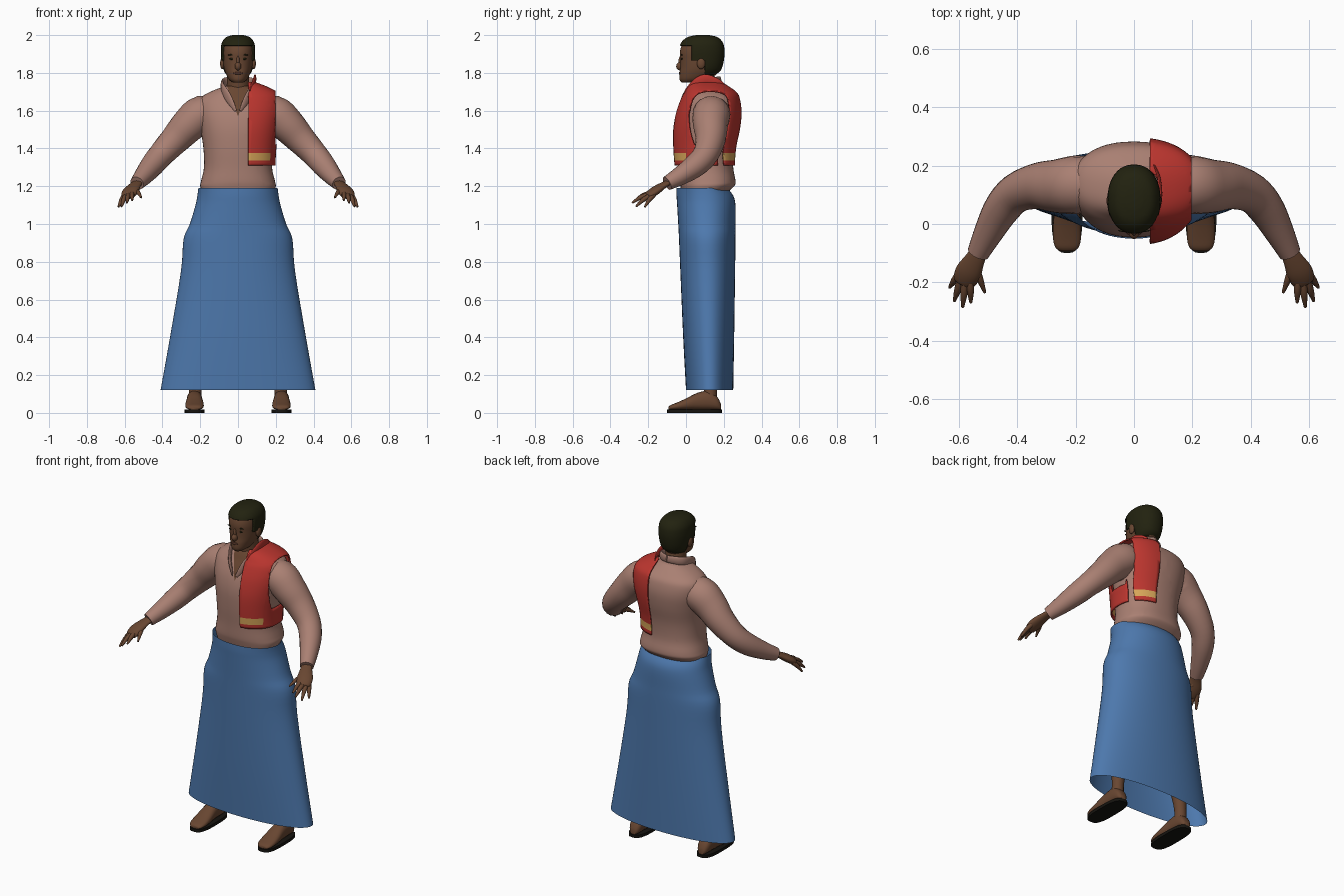
import bpy, bmesh, math
from mathutils import Vector

old = bpy.data.objects.get("Cube")
if old:
    bpy.data.objects.remove(old, do_unlink=True)


def material(name, r, g, b):
    m = bpy.data.materials.new(name)
    m.use_nodes = True
    m.diffuse_color = (r, g, b, 1)
    bsdf = m.node_tree.nodes["Principled BSDF"]
    bsdf.inputs["Base Color"].default_value = (r, g, b, 1)
    bsdf.inputs["Roughness"].default_value = 0.8
    return m


SKIRT = material("skirt blue", .075, .19, .42)
SHIRT = material("shirt pink", .40, .215, .17)
VEST = material("vest red", .50, .036, .028)
STRIPE = material("stripe gold", .68, .38, .10)
SKIN = material("skin brown", .14, .062, .031)
HAIR = material("hair dark", .016, .016, .005)
SOLE = material("sole black", .008, .007, .005)
LIPS = material("lip brown", .085, .033, .02)


def smooth_rows(rows, k):
    """Catmull-Rom interpolation between rows of numbers."""
    out = []
    for i in range(len(rows) - 1):
        a, b, c, d = (rows[max(0, min(len(rows) - 1, i + j))] for j in (-1, 0, 1, 2))
        for s in range(k):
            t = s / k
            out.append([q + .5 * t * (r - p + t * (2 * p - 5 * q + 4 * r - w + t * (3 * (q - r) + w - p)))
                        for p, q, r, w in zip(a, b, c, d)])
    return out + [list(rows[-1])]


def loft(rings, n=32, power=2.0, caps=True):
    """Skin superellipse rings, each given as centre, u axis, v axis."""
    bm = bmesh.new()
    e = 2 / power
    loops = []
    for c, u, v in rings:
        loop = []
        for i in range(n):
            a = math.tau * i / n
            ca, sa = math.cos(a), math.sin(a)
            loop.append(bm.verts.new(c + u * math.copysign(abs(ca) ** e, ca)
                                     + v * math.copysign(abs(sa) ** e, sa)))
        loops.append(loop)
    for p, q in zip(loops, loops[1:]):
        for i in range(n):
            bm.faces.new((p[i], p[(i + 1) % n], q[(i + 1) % n], q[i]))
    if caps:
        bm.faces.new(loops[0])
        bm.faces.new(loops[-1])
    bmesh.ops.recalc_face_normals(bm, faces=bm.faces[:])
    return bm


def slices(rows):
    """Horizontal rings from rows of z, half width, front y, back y."""
    return [(Vector((0, (f + b) / 2, z)), Vector((w, 0, 0)), Vector((0, (b - f) / 2, 0)))
            for z, w, f, b in rows]


def finish(name, bm, *mats, angle=50):
    me = bpy.data.meshes.new(name)
    bm.to_mesh(me)
    bm.free()
    for m in mats:
        me.materials.append(m)
    ob = bpy.data.objects.new(name, me)
    bpy.context.collection.objects.link(ob)
    bpy.ops.object.select_all(action='DESELECT')
    ob.select_set(True)
    bpy.context.view_layer.objects.active = ob
    bpy.ops.object.shade_smooth_by_angle(angle=math.radians(angle))
    return ob


def tube(name, pts, mat, su=1, sv=1, n=20, k=4, ref=(0, 0, 1)):
    """Limb along points of x, y, z, radius."""
    rows = smooth_rows(pts, k)
    cs = [Vector(r[:3]) for r in rows]
    rings = []
    for i, c in enumerate(cs):
        t = (cs[min(i + 1, len(cs) - 1)] - cs[max(i - 1, 0)]).normalized()
        u = t.cross(Vector(ref)).normalized()
        rings.append((c, u * rows[i][3] * su, u.cross(t) * rows[i][3] * sv))
    return finish(name, loft(rings, n), mat)


def blob(name, loc, size, mat):
    bm = bmesh.new()
    bmesh.ops.create_uvsphere(bm, u_segments=16, v_segments=10, radius=1)
    for v in bm.verts:
        v.co = Vector(loc) + Vector(a * b for a, b in zip(v.co, size))
    return finish(name, bm, mat)


def cut(bm, co, no):
    bmesh.ops.bisect_plane(bm, geom=bm.verts[:] + bm.edges[:] + bm.faces[:],
                           plane_co=co, plane_no=no)


def keep(bm, rule):
    bad = [f for f in bm.faces if not rule(*f.calc_center_median())]
    bmesh.ops.delete(bm, geom=bad, context='FACES')


# Long wrapped skirt, open at both ends
finish("skirt", loft(slices(smooth_rows([
    (.12, .41, 0, .25), (.4, .36, -.015, .255), (.75, .302, -.03, .26), (.92, .288, -.037, .262),
    (1.0, .255, -.041, .262), (1.1, .225, -.047, .262), (1.15, .215, -.05, .25),
    (1.19, .21, -.05, .22)], 4)), 64, 2.1, caps=False), SKIRT)

# Shirt body with an open V of skin at the throat
TORSO = smooth_rows([
    (1.16, .185, -.02, .21), (1.2, .20, -.03, .255), (1.23, .195, -.035, .262), (1.3, .18, -.038, .25),
    (1.4, .183, -.045, .255), (1.5, .198, -.045, .275), (1.58, .212, -.03, .283), (1.64, .212, -.005, .275),
    (1.675, .19, .015, .258), (1.705, .135, .03, .22), (1.73, .07, .045, .185)], 4)
bm = loft(slices(TORSO), 48, 2.3)
for s in (1, -1):
    cut(bm, (0, 0, 1.57), (s * .15, 0, -.055))
for f in bm.faces:
    x, y, z = f.calc_center_median()
    f.material_index = int(y < .1 and z > 1.57 + abs(x) * 2.7)
finish("shirt_body", bm, SHIRT, SKIN)

# One-sided vest wrapped over the shoulder
rows = [(z + max(0, min(.022, (z - 1.55) * .2)), w + .02, f - .026, b + .014) for z, w, f, b in TORSO]
bm = loft(slices(rows), 64, 2.3, caps=False)
for z in (1.31, 1.335, 1.375, 1.42):
    cut(bm, (0, 0, z), (0, 0, 1))
for y in (0, .17):
    cut(bm, (0, y, 0), (0, 1, 0))
for x in (.055, .198):
    cut(bm, (x, 0, 0), (1, 0, 0))
cut(bm, (.165, 0, 1.31), (1, 0, -.1))


def in_vest(x, y, z):
    if x < .055 or z < 1.31:
        return False
    if y > .17 and z < 1.62:
        return x < .165 + (z - 1.31) * .1
    return x < .198 or z < 1.42


keep(bm, in_vest)
for f in bm.faces:
    x, y, z = f.calc_center_median()
    f.material_index = int(1.335 < z < 1.375 and (y < 0 or y > .17))
vest = finish("vest", bm, VEST, STRIPE)
mod = vest.modifiers.new("thickness", 'SOLIDIFY')
mod.thickness = .008
tube("vest_collar", [(.062, .0, 1.70, .012), (.082, .05, 1.745, .022), (.09, .1, 1.768, .024),
                     (.085, .16, 1.755, .018), (.07, .2, 1.735, .01)], VEST, su=.3)

# Head, neck and hair cap
HEAD = smooth_rows([
    (1.748, .025, -.022, .06), (1.765, .048, -.034, .12), (1.80, .066, -.034, .17), (1.83, .075, -.03, .185),
    (1.87, .08, -.03, .193), (1.91, .082, -.032, .195), (1.95, .077, -.02, .187),
    (1.98, .055, .012, .16), (1.992, .02, .06, .115)], 4)
finish("head", loft(slices(HEAD), 40, 2.2), SKIN)
tube("neck", [(0, .115, 1.66, .068), (0, .10, 1.73, .06), (0, .09, 1.81, .058)], SKIN, ref=(0, 1, 0))
bm = loft(slices([(z + .008, w + .009, f - .007, b + .009) for z, w, f, b in HEAD]), 40, 2.2)
for z in (1.945, 1.865, 1.79):
    cut(bm, (0, 0, z), (0, 0, 1))
for y in (.03, .1):
    cut(bm, (0, y, 0), (0, 1, 0))
keep(bm, lambda x, y, z: z > 1.945 or (y > .03 and z > 1.865) or (y > .1 and z > 1.79))
mod = finish("hair", bm, HAIR).modifiers.new("thickness", 'SOLIDIFY')
mod.thickness = .012

# Face
blob("nose", (0, -.032, 1.835), (.017, .02, .022), SKIN)
blob("nose_bridge", (0, -.028, 1.86), (.009, .012, .03), SKIN)
blob("mouth", (0, -.033, 1.798), (.026, .005, .007), LIPS)

for s, side in ((1, "left"), (-1, "right")):
    blob(side + "_ear", (s * .083, .08, 1.85), (.012, .022, .03), SKIN)
    blob(side + "_eye", (s * .033, -.022, 1.874), (.014, .004, .005), HAIR)
    blob(side + "_eyebrow", (s * .035, -.023, 1.895), (.02, .004, .004), HAIR)

    # Shirt collar
    tube(side + "_collar", [(s * .012, -.035, 1.60, .008), (s * .055, .0, 1.675, .026),
                            (s * .082, .06, 1.725, .026), (s * .07, .14, 1.75, .025),
                            (0, .18, 1.76, .022)], SHIRT, su=.35)

    # Sleeve
    tube(side + "_sleeve", [
        (s * .1, .14, 1.57, .085), (s * .19, .135, 1.58, .1), (s * .26, .13, 1.525, .093),
        (s * .33, .13, 1.45, .08), (s * .405, .105, 1.37, .068), (s * .455, .05, 1.31, .062),
        (s * .5, -.03, 1.255, .05), (s * .535, -.1, 1.215, .038)], SHIRT)

    # Hand
    tube(side + "_palm", [(s * .525, -.08, 1.225, .028), (s * .545, -.12, 1.205, .034),
                          (s * .568, -.165, 1.175, .045), (s * .583, -.2, 1.15, .038),
                          (s * .588, -.21, 1.145, .02)], SKIN, sv=.5)
    for i, (bx, by, bz, tx, ty, tz) in enumerate([
            (.60, -.17, 1.155, .633, -.218, 1.09), (.594, -.19, 1.15, .617, -.265, 1.092),
            (.58, -.2, 1.155, .588, -.285, 1.112), (.562, -.19, 1.165, .56, -.27, 1.125),
            (.547, -.14, 1.185, .512, -.235, 1.14)]):
        name = side + ("_thumb" if i == 4 else "_finger_%d" % (i + 1))
        tube(name, [(s * bx, by, bz, .013), (s * (bx + tx) / 2, (by + ty) / 2, (bz + tz) / 2 + .006, .012),
                    (s * tx, ty, tz, .005)], SKIN, n=10, k=3)

    # Leg, foot and sandal sole
    tube(side + "_leg", [(s * .11, .11, 1.0, .08), (s * .17, .11, .55, .06), (s * .21, .125, .3, .05),
                         (s * .225, .13, .15, .034), (s * .227, .128, .06, .036)], SKIN, ref=(0, 1, 0))
    foot = [(Vector((s * .23, y, .016 + h / 2)), Vector((w, 0, 0)), Vector((0, 0, h / 2)))
            for y, w, h in smooth_rows([
                (.185, .018, .03), (.165, .034, .07), (.12, .04, .1), (.06, .042, .09),
                (0, .048, .06), (-.05, .048, .038), (-.08, .04, .026), (-.092, .025, .016)], 3)]
    finish(side + "_foot", loft(foot, 20, 2.4), SKIN)
    bm = loft([(Vector((s * .23, .045, z)), Vector((.053, 0, 0)), Vector((0, .145, 0)))
               for z in (0, .018)], 32, 3)
    finish(side + "_sandal_sole", bm, SOLE, angle=40)
